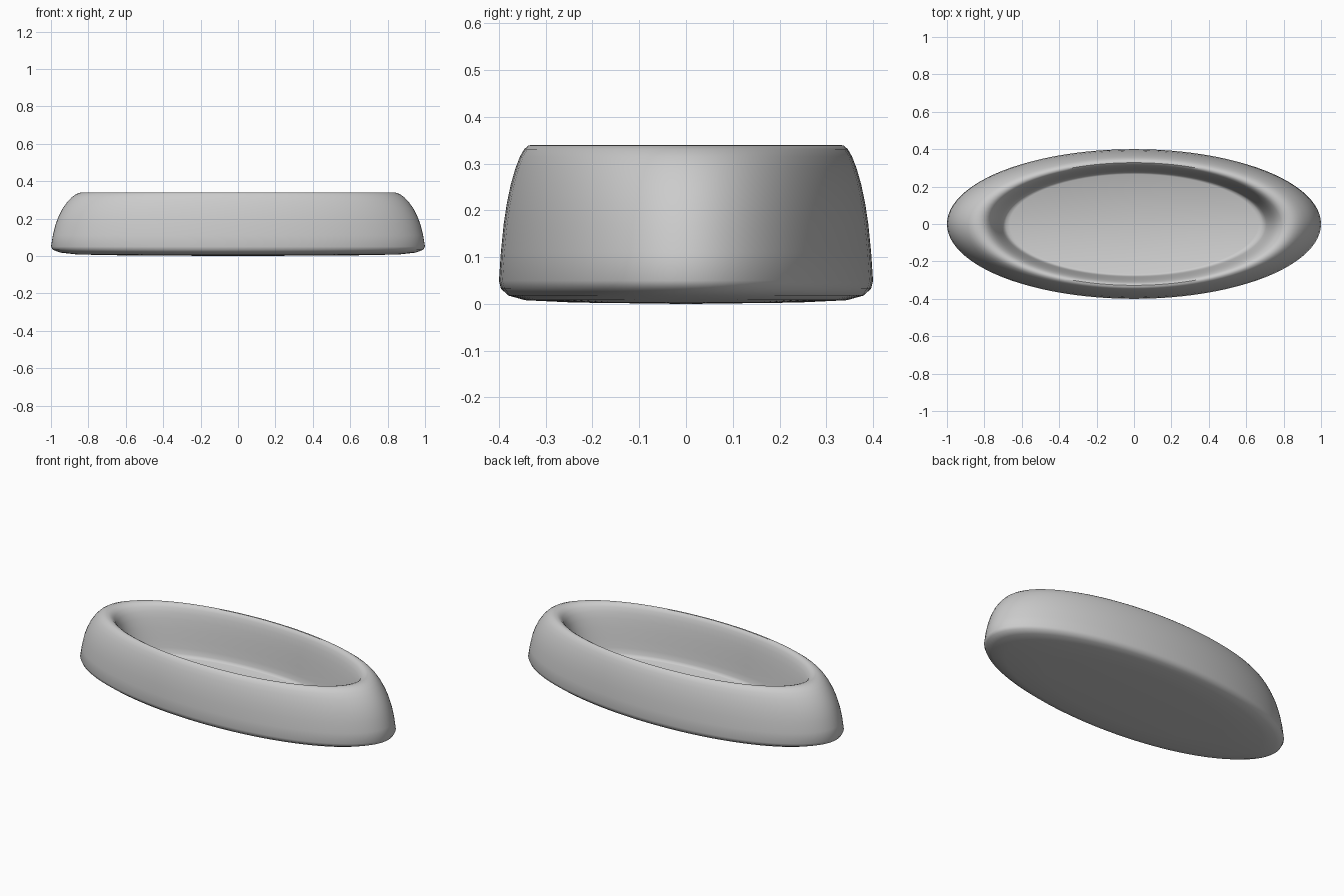
import bpy
import bmesh
import math

cube = bpy.data.objects.get("Cube")
if cube:
    bpy.data.objects.remove(cube, do_unlink=True)

SEGMENTS = 96
DEPTH_RATIO = 0.4

# Cross-section (radius, height): underside, outer wall, rim, inner wall, floor
profile = [
    (0, 0), (0.6, 0.003), (0.86, 0.008), (0.95, 0.018), (0.99, 0.033), (1.0, 0.05),
    (0.99, 0.11), (0.975, 0.17), (0.958, 0.215), (0.937, 0.255), (0.912, 0.29),
    (0.888, 0.315), (0.865, 0.331), (0.843, 0.339), (0.82, 0.34),
    (0.8, 0.334), (0.782, 0.32), (0.765, 0.295), (0.75, 0.26), (0.735, 0.21),
    (0.72, 0.15), (0.708, 0.1), (0.698, 0.07), (0.685, 0.058), (0.665, 0.053), (0, 0.05),
]

# Revolve the section, then flatten it into an oval
bm = bmesh.new()
verts = [bm.verts.new((r, 0, z)) for r, z in profile]
edges = [bm.edges.new(pair) for pair in zip(verts, verts[1:])]
bmesh.ops.spin(bm, geom=verts + edges, cent=(0, 0, 0), axis=(0, 0, 1),
               angle=math.tau, steps=SEGMENTS)
bmesh.ops.remove_doubles(bm, verts=bm.verts, dist=0.0001)
bmesh.ops.scale(bm, vec=(1, DEPTH_RATIO, 1), verts=bm.verts)
bmesh.ops.recalc_face_normals(bm, faces=bm.faces)

mesh = bpy.data.meshes.new("oval_dish")
bm.to_mesh(mesh)
bm.free()
dish = bpy.data.objects.new("oval_dish", mesh)
bpy.context.collection.objects.link(dish)

# Single plain grey finish
grey = bpy.data.materials.new("light_grey")
grey.use_nodes = True
colour = (0.6, 0.6, 0.6, 1)
grey.diffuse_color = colour
grey.node_tree.nodes["Principled BSDF"].inputs["Base Color"].default_value = colour
mesh.materials.append(grey)

# Smooth shading
bpy.ops.object.select_all(action="DESELECT")
dish.select_set(True)
bpy.context.view_layer.objects.active = dish
bpy.ops.object.shade_smooth_by_angle(angle=math.radians(40))
